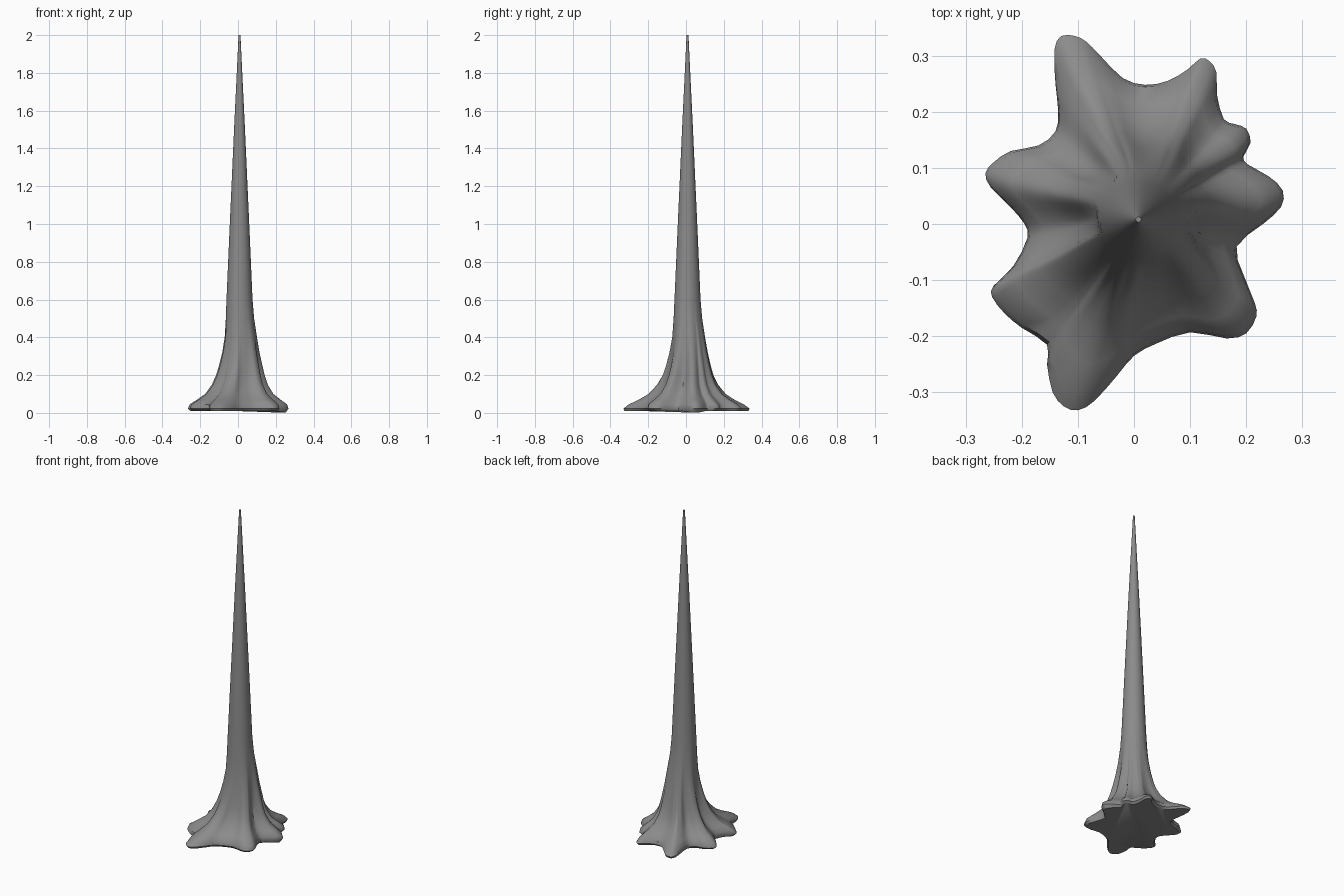
import bpy, bmesh, math
from mathutils import Vector

if "Cube" in bpy.data.objects:
    bpy.data.objects.remove(bpy.data.objects["Cube"])

# Outline of the root flare seen from above (counter-clockwise)
OUTLINE = [
    (.230, 0), (.262, .03), (.265, .06), (.24, .085), (.203, .106), (.195, .12),
    (.208, .145), (.2, .17), (.18, .178), (.16, .187), (.148, .23), (.147, .27),
    (.135, .29), (.118, .295), (.095, .275), (.06, .255), (.02, .248), (-.02, .26),
    (-.06, .3), (-.085, .325), (-.105, .335), (-.13, .335), (-.142, .31),
    (-.14, .25), (-.135, .2), (-.14, .165), (-.17, .14), (-.22, .13), (-.25, .11),
    (-.265, .09), (-.255, .065), (-.22, .03), (-.195, 0), (-.19, -.025),
    (-.215, -.075), (-.25, -.11), (-.253, -.13), (-.23, -.16), (-.2, -.185),
    (-.155, -.215), (-.155, -.25), (-.145, -.3), (-.125, -.325), (-.1, -.332),
    (-.07, -.315), (-.03, -.27), (0, -.235), (.04, -.213), (.1, -.193),
    (.165, -.204), (.2, -.195), (.218, -.165), (.215, -.14), (.195, -.09),
    (.183, -.04)]

# Rings: height, core radius, short-root strength, long-root strength, axis offset
RINGS = [
    (.01, .193, .85, 1.0, 0), (.022, .2, 1.0, 1.0, 0), (.045, .196, 1.0, .82, 0),
    (.07, .172, .82, .62, .002), (.1, .142, .65, .48, .005),
    (.15, .116, .55, .35, .008), (.2, .104, .45, .24, .011), (.25, .097, .34, .17, .013),
    (.32, .089, .2, .1, .014), (.4, .082, .09, .04, .014), (.5, .0745, .02, .01, .010),
    (.6, .069, 0, 0, .008), (1.0, .0515, 0, 0, .008), (1.5, .029, 0, 0, .008),
    (2.0, .005, 0, 0, .008)]


def smooth_loop(points, steps):
    """Closed Catmull-Rom curve through the points."""
    pts, out = [Vector(p) for p in points], []
    n = len(pts)
    for i in range(n):
        a, b, c, d = (pts[(i + k) % n] for k in (-1, 0, 1, 2))
        for s in range(steps):
            t = s / steps
            out.append(.5 * (2 * b + (c - a) * t + (2 * a - 5 * b + 4 * c - d) * t * t
                             + (3 * b - a - 3 * c + d) * t ** 3))
    return out


bm = bmesh.new()
loop = smooth_loop(OUTLINE, 2)
rings = []
for z, core, g_short, g_long, off in RINGS:
    ring = []
    for p in loop:
        reach = p.length
        t = min(max((reach - .25) / .08, 0), 1)
        r = core + (reach - .2) * (g_short + (g_long - g_short) * t)
        d = p.normalized()
        # one root dips slightly lower than the rest
        dip = .01 * max(0, 1 - abs(math.atan2(p.y, p.x) - .2) / .3) if z < .02 else 0
        ring.append(bm.verts.new((d.x * r + off, d.y * r + off, z - dip)))
    rings.append(ring)

# Skin the trunk and close both ends
n = len(loop)
for lo, hi in zip(rings, rings[1:]):
    for i in range(n):
        j = (i + 1) % n
        bm.faces.new((lo[i], lo[j], hi[j], hi[i]))
bm.faces.new(rings[-1])
bm.faces.new(rings[0][::-1])

mesh = bpy.data.meshes.new("trunk_with_roots")
bm.to_mesh(mesh)
bm.free()
trunk = bpy.data.objects.new("trunk_with_roots", mesh)
bpy.context.collection.objects.link(trunk)

# Dark grey bark
bark = bpy.data.materials.new("dark_bark")
bark.diffuse_color = (.26, .26, .26, 1)
bark.use_nodes = True
bark.node_tree.nodes["Principled BSDF"].inputs["Base Color"].default_value = bark.diffuse_color
mesh.materials.append(bark)

bpy.context.view_layer.objects.active = trunk
trunk.select_set(True)
bpy.ops.object.shade_smooth_by_angle(angle=math.radians(40))
